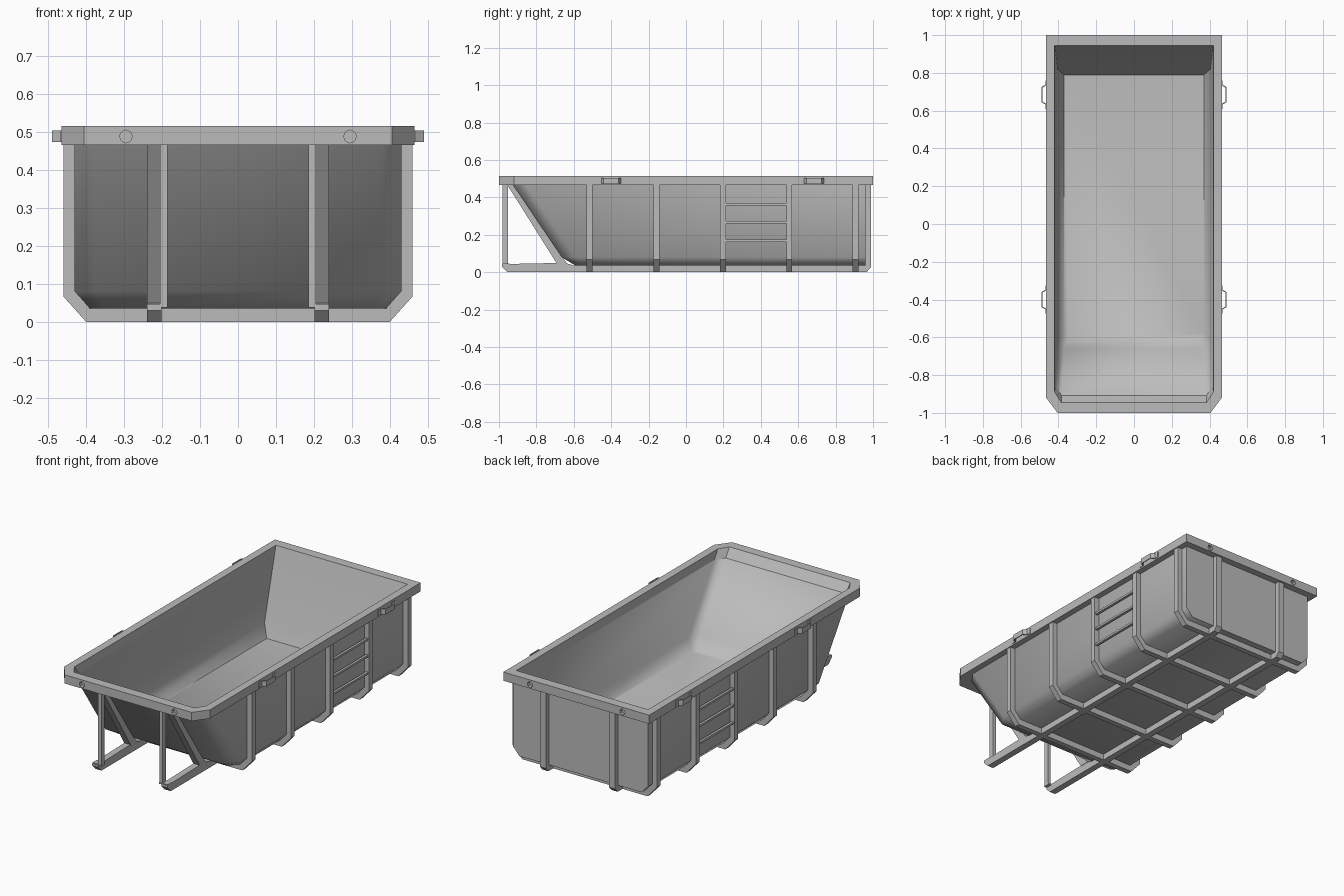
import bpy, bmesh
from math import radians
from mathutils import Matrix

old = bpy.data.objects.get("Cube")
if old:
    bpy.data.objects.remove(old, do_unlink=True)

GREY = (0.5, 0.5, 0.5, 1)
steel = bpy.data.materials.new("grey_steel")
steel.use_nodes = True
steel.diffuse_color = GREY
steel.node_tree.nodes["Principled BSDF"].inputs["Base Color"].default_value = GREY


def finish(name, bm, smooth=None):
    bmesh.ops.recalc_face_normals(bm, faces=bm.faces)
    mesh = bpy.data.meshes.new(name)
    bm.to_mesh(mesh)
    bm.free()
    obj = bpy.data.objects.new(name, mesh)
    bpy.context.collection.objects.link(obj)
    mesh.materials.append(steel)
    if smooth:
        bpy.ops.object.select_all(action='DESELECT')
        obj.select_set(True)
        bpy.context.view_layer.objects.active = obj
        bpy.ops.object.shade_smooth_by_angle(angle=radians(smooth))
    return obj


def ring(z, half, front, back, cx, cy):
    """Rectangle with its two front corners cut off."""
    return [(half, back, z), (-half, back, z), (-half, front + cy, z),
            (-half + cx, front, z), (half - cx, front, z), (half, front + cy, z)]


def loft(name, rings, closed=False, smooth=None):
    bm = bmesh.new()
    loops = [[bm.verts.new(p) for p in r] for r in rings]
    pairs = list(zip(loops, loops[1:]))
    if closed:
        pairs.append((loops[-1], loops[0]))
    else:
        bm.faces.new(loops[0])
        bm.faces.new(loops[-1])
    for a, b in pairs:
        for i in range(len(a)):
            j = (i + 1) % len(a)
            bm.faces.new((a[i], a[j], b[j], b[i]))
    return finish(name, bm, smooth)


def prism(name, profile, axis, lo, hi):
    """Extrude a 2D profile along x, y or z; profile uses the other two axes."""
    def place(p, t):
        return {'x': (t, p[0], p[1]), 'y': (p[0], t, p[1]), 'z': (p[0], p[1], t)}[axis]
    return loft(name, [[place(p, t) for p in profile] for t in (lo, hi)])


def box(name, x0, x1, y0, y1, z0, z1):
    return prism(name, [(x0, y0), (x1, y0), (x1, y1), (x0, y1)], 'z', z0, z1)


# Tub: outer skin from the floor up, over the lip, down the inside
inner_lip = ring(0.465, 0.418, -0.909, 0.929, 0.035, 0.055)
loft("tub", [
    ring(0.035, 0.39, -0.59, 0.96, 0.04, 0.05),
    ring(0.08, 0.43, -0.665, 0.96, 0.05, 0.07),
    ring(0.465, 0.43, -0.925, 0.96, 0.05, 0.07),
    inner_lip,
    ring(0.12, 0.405, -0.66, 0.82, 0.035, 0.055),
    ring(0.05, 0.37, -0.61, 0.79, 0.02, 0.03),
], smooth=60)

# Rim frame with round holes in its end faces
rim = loft("rim", [
    ring(0.465, 0.465, -1, 1, 0.06, 0.08),
    ring(0.515, 0.465, -1, 1, 0.06, 0.08),
    ring(0.515, 0.42, -0.945, 0.945, 0.035, 0.055),
    inner_lip,
], closed=True)
bm = bmesh.new()
for x in (-0.295, 0.295):
    for y in (-1, 1):
        bmesh.ops.create_cone(bm, cap_ends=True, segments=8, radius1=0.017, radius2=0.017, depth=0.04,
                              matrix=Matrix.Translation((x, y, 0.488)) @ Matrix.Rotation(radians(90), 4, 'X'))
cutter = finish("hole_cutter", bm)
cutter.hide_render = True
cut = rim.modifiers.new("holes", 'BOOLEAN')
cut.object = cutter
cut.solver = 'EXACT'
bpy.context.view_layer.objects.active = rim
bpy.ops.object.modifier_apply(modifier=cut.name)
bpy.data.objects.remove(cutter, do_unlink=True)

# U-shaped ribs wrapping the sides and the underside
side = [(0.46, 0.465), (0.46, 0.067), (0.4, 0.0)]
inside = [(0.39, 0.036), (0.429, 0.08), (0.429, 0.465)]
u_shape = (side + [(-x, z) for x, z in reversed(side)]
           + [(-x, z) for x, z in reversed(inside)] + inside)
for i, y in enumerate((-0.515, -0.157, 0.198, 0.552, 0.905)):
    prism(f"rib_{i + 1}", u_shape, 'y', y - 0.016, y + 0.016)

for s, tag in ((-1, "right"), (1, "left")):
    # Skid rail under the floor, turning up the back wall
    prism(f"skid_rail_{tag}", [(-0.955, 0), (0.965, 0), (0.988, 0.025), (0.988, 0.465), (0.959, 0.465),
                               (0.959, 0.036), (-0.6, 0.036), (-0.65, 0.05), (-0.985, 0.043), (-0.985, 0.03)],
          'x', s * 0.202, s * 0.24)
    # Diagonal strut under the sloping front
    prism(f"front_strut_{tag}", [(-0.955, 0.466), (-0.92, 0.466), (-0.66, 0.08), (-0.635, 0.045), (-0.69, 0.045)],
          'x', s * 0.2, s * 0.24)
    # Upright post and its foot
    box(f"front_post_{tag}", s * 0.185, s * 0.206, -0.98, -0.952, 0.04, 0.466)
    box(f"post_foot_{tag}", s * 0.185, s * 0.24, -0.982, -0.945, 0.038, 0.047)

    # Ladder rungs between two ribs
    for i, z in enumerate((0.168, 0.267, 0.363)):
        box(f"rung_{tag}_{i + 1}", s * 0.441, s * 0.455, 0.21, 0.54, z - 0.006, z + 0.006)

    # Bent strap handles on the rim
    for y, end in ((-0.4, "front"), (0.685, "back")):
        outer = [(0.469, -0.075), (0.469, -0.053), (0.49, -0.04), (0.49, 0.04), (0.469, 0.053), (0.469, 0.075)]
        inner = [(0.464, 0.075), (0.464, 0.049), (0.485, 0.036), (0.485, -0.036), (0.464, -0.049), (0.464, -0.075)]
        prism(f"handle_{tag}_{end}", [(s * a, y + b) for a, b in outer + inner], 'z', 0.473, 0.504)
